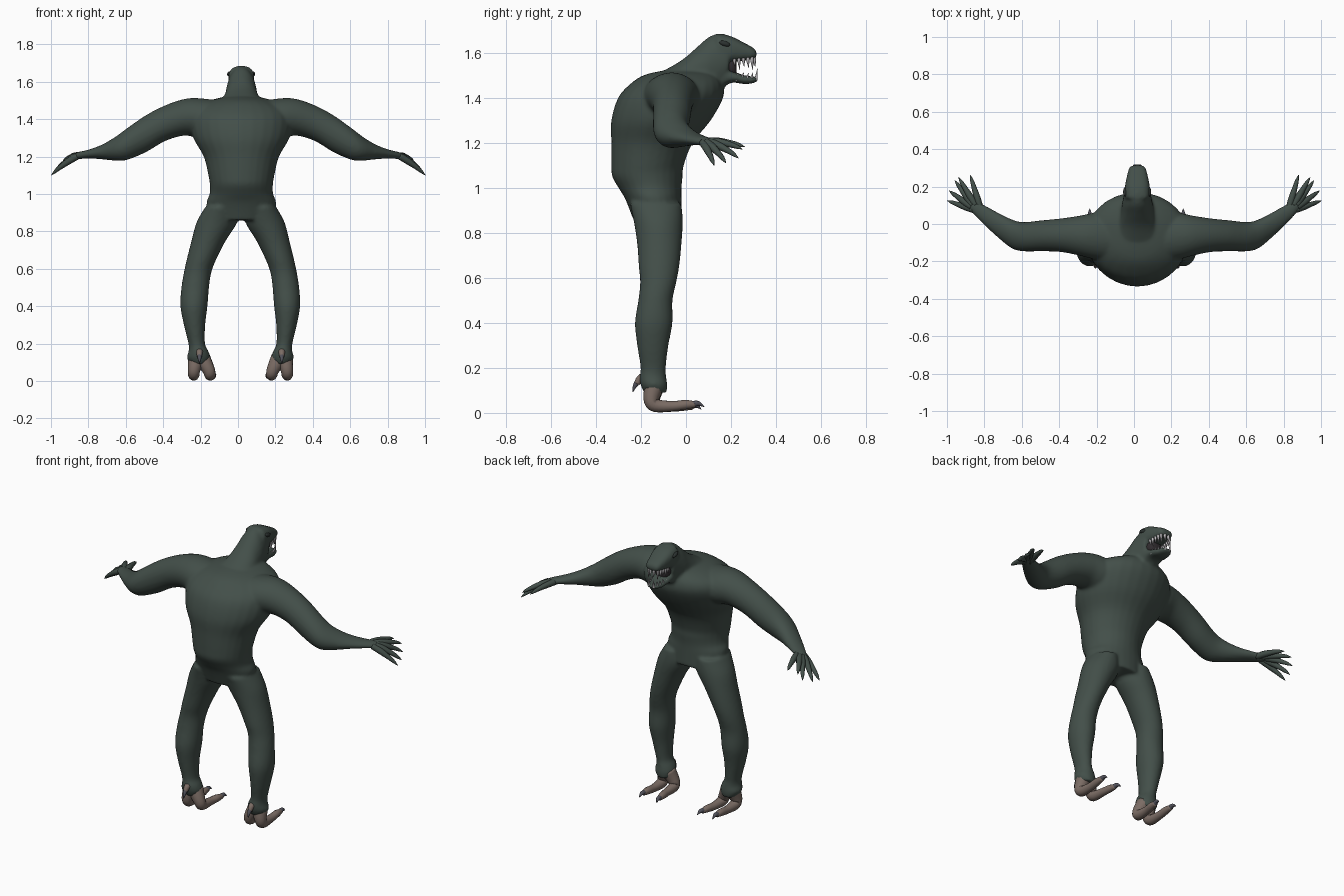
import bpy, bmesh, math
from mathutils import Vector


def material(name, col):
    m = bpy.data.materials.new(name)
    m.diffuse_color = (*col, 1)
    return m


SKIN = material("dark green skin", (0.056, 0.078, 0.067))
FOOT = material("bare foot brown", (0.20, 0.152, 0.130))
CLAW = material("claw grey", (0.085, 0.085, 0.105))
TOOTH = material("tooth ivory", (0.50, 0.48, 0.50))
MOUTH = material("mouth dark", (0.03, 0.025, 0.028))
EYE = material("eye dark", (0.025, 0.032, 0.03))


def px(d, s):
    """Mirrored x position; the body axis sits slightly off centre."""
    return s * d + 0.018 * (1 - d)


def spline(pts, n=4):
    """Catmull-Rom resampling of number tuples."""
    out = []
    for i in range(len(pts) - 1):
        p0, p1 = pts[max(i - 1, 0)], pts[i]
        p2, p3 = pts[i + 1], pts[min(i + 2, len(pts) - 1)]
        for k in range(n):
            t = k / n
            out.append(tuple(0.5 * (2 * b + (c - a) * t + (2 * a - 5 * b + 4 * c - d) * t * t
                                    + (3 * b - a - 3 * c + d) * t ** 3)
                             for a, b, c, d in zip(p0, p1, p2, p3)))
    return out + [tuple(pts[-1])]


def bridge(bm, rings):
    vs = [[bm.verts.new(p) for p in r] for r in rings]
    n = len(vs[0])
    for a, b in zip(vs, vs[1:]):
        for i in range(n):
            bm.faces.new((a[i], a[(i + 1) % n], b[(i + 1) % n], b[i]))
    bm.faces.new(vs[0][::-1])
    bm.faces.new(vs[-1])


def loft(bm, axis, secs, s=1, power=1.0, n=28):
    """Ellipses across an axis; a section is (t, a0, a1, b0, b1)."""
    rings = []
    for t, a0, a1, b0, b1 in spline(secs):
        ring = []
        for k in range(n):
            w = 2 * math.pi * k / n
            cs, sn = math.cos(w), math.sin(w)
            a = (a0 + a1) / 2 + (a1 - a0) / 2 * math.copysign(abs(cs) ** power, cs)
            b = (b0 + b1) / 2 + (b1 - b0) / 2 * math.copysign(abs(sn) ** power, sn)
            x, y, z = {'x': (t, a, b), 'y': (a, t, b), 'z': (a, b, t)}[axis]
            ring.append((px(x, s), y, z))
        rings.append(ring)
    bridge(bm, rings)


def tube(bm, pts, n=10, steps=4):
    """Round tube through points (x, y, z, radius)."""
    P = spline(pts, steps)
    C = [Vector(p[:3]) for p in P]
    rings = []
    for i, p in enumerate(P):
        t = (C[min(i + 1, len(C) - 1)] - C[max(i - 1, 0)]).normalized()
        u = t.cross(Vector((1, 0.1, 0.2))).normalized()
        v = t.cross(u)
        rings.append([C[i] + (u * math.cos(2 * math.pi * k / n) + v * math.sin(2 * math.pi * k / n))
                      * max(p[3], 0.0008) for k in range(n)])
    bridge(bm, rings)


def finish(bm, name, mat):
    bmesh.ops.recalc_face_normals(bm, faces=bm.faces)
    for f in bm.faces:
        f.smooth = True
    me = bpy.data.meshes.new(name)
    bm.to_mesh(me)
    bm.free()
    me.materials.append(mat)
    ob = bpy.data.objects.new(name, me)
    bpy.context.collection.objects.link(ob)
    return ob


# body: torso, head, jaws, arms and legs fused into one skin
bm = bmesh.new()
torso = [(0.86, 0.17, -0.235, -0.018), (0.95, 0.19, -0.27, -0.02), (1.0, 0.173, -0.30, -0.02),
         (1.05, 0.172, -0.328, -0.015), (1.1, 0.18, -0.332, -0.01), (1.2, 0.205, -0.332, 0.03),
         (1.3, 0.262, -0.332, 0.11), (1.4, 0.28, -0.302, 0.165), (1.46, 0.25, -0.25, 0.165),
         (1.50, 0.17, -0.19, 0.14), (1.52, 0.09, -0.11, 0.10)]
loft(bm, 'z', [(z, -w, w, b, f) for z, w, b, f in torso])
neck = [(-0.12, 0.17, 1.30, 1.51), (-0.02, 0.12, 1.32, 1.567), (0.05, 0.095, 1.34, 1.627),
        (0.10, 0.085, 1.38, 1.67), (0.15, 0.075, 1.42, 1.687), (0.19, 0.068, 1.47, 1.677)]
upper = [(0.14, 0.07, 1.54, 1.686), (0.20, 0.068, 1.557, 1.674), (0.26, 0.056, 1.565, 1.644),
         (0.30, 0.045, 1.573, 1.622), (0.314, 0.03, 1.582, 1.605)]
lower = [(0.14, 0.06, 1.43, 1.54), (0.20, 0.06, 1.467, 1.522), (0.26, 0.05, 1.461, 1.500),
         (0.30, 0.038, 1.466, 1.495), (0.320, 0.022, 1.474, 1.492)]
for part, power in ((neck, 1.0), (upper, 0.72), (lower, 0.8)):
    loft(bm, 'y', [(y, -w, w, z0, z1) for y, w, z0, z1 in part], power=power)
arm = [(0.12, -0.20, 0.05, 1.30, 1.50), (0.22, -0.19, 0.06, 1.30, 1.512), (0.30, -0.17, 0.045, 1.312, 1.508),
       (0.40, -0.15, 0.03, 1.283, 1.474), (0.50, -0.146, 0.02, 1.224, 1.422), (0.60, -0.146, 0.01, 1.182, 1.352),
       (0.66, -0.13, 0.025, 1.178, 1.307), (0.73, -0.075, 0.06, 1.185, 1.265), (0.80, -0.01, 0.10, 1.190, 1.238),
       (0.86, 0.05, 0.13, 1.186, 1.224), (0.885, 0.08, 0.13, 1.186, 1.214)]
leg = [(0.93, 0.03, 0.19, -0.25, -0.02), (0.85, 0.022, 0.235, -0.232, -0.014), (0.75, 0.082, 0.262, -0.217, -0.02),
       (0.65, 0.132, 0.287, -0.21, -0.03), (0.58, 0.158, 0.302, -0.204, -0.043), (0.50, 0.17, 0.315, -0.212, -0.06),
       (0.40, 0.178, 0.32, -0.227, -0.06), (0.30, 0.19, 0.302, -0.217, -0.078), (0.20, 0.191, 0.278, -0.202, -0.09),
       (0.16, 0.173, 0.277, -0.207, -0.088), (0.125, 0.163, 0.286, -0.202, -0.083), (0.09, 0.175, 0.267, -0.187, -0.085)]
for s in (-1, 1):
    loft(bm, 'x', arm, s)
    loft(bm, 'z', leg, s)
body = finish(bm, "body", SKIN)
mod = body.modifiers.new("fuse", 'REMESH')
mod.mode = 'VOXEL'
mod.voxel_size = 0.009
mod.use_smooth_shade = True
mod = body.modifiers.new("soften", 'SMOOTH')
mod.factor = 0.5
mod.iterations = 6

# fingers: five tapering to claws on each hand (base, tip)
fingers = [((0.825, 0.085, 1.207), (0.878, 0.262, 1.182)), ((0.85, 0.10, 1.207), (0.94, 0.25, 1.172)),
           ((0.865, 0.10, 1.205), (0.96, 0.233, 1.132)), ((0.87, 0.09, 1.203), (0.99, 0.178, 1.11)),
           ((0.86, 0.075, 1.202), (1.0, 0.125, 1.10))]
# toes: two forward, one behind, each a path with a claw tip
toes = [[(0.235, -0.14, 0.12, 0.045), (0.248, -0.155, 0.06, 0.034), (0.25, -0.135, 0.033, 0.03),
         (0.25, -0.06, 0.03, 0.023), (0.25, 0.0, 0.037, 0.021), (0.25, 0.04, 0.037, 0.014)],
        [(0.205, -0.14, 0.12, 0.045), (0.172, -0.15, 0.06, 0.034), (0.165, -0.135, 0.033, 0.03),
         (0.16, -0.06, 0.028, 0.023), (0.152, -0.01, 0.03, 0.021), (0.147, 0.03, 0.028, 0.014)],
        [(0.22, -0.165, 0.15, 0.025), (0.22, -0.20, 0.155, 0.018), (0.22, -0.218, 0.13, 0.013)]]
claws = [[(0.25, 0.03, 0.038, 0.015), (0.25, 0.055, 0.042, 0.011), (0.25, 0.082, 0.026, 0.001)],
         [(0.148, 0.02, 0.029, 0.015), (0.144, 0.045, 0.033, 0.011), (0.138, 0.068, 0.016, 0.001)],
         [(0.22, -0.214, 0.14, 0.013), (0.22, -0.228, 0.118, 0.009), (0.22, -0.236, 0.092, 0.001)]]
for s, side in ((-1, "left"), (1, "right")):
    bm = bmesh.new()
    for a, b in fingers:
        a, b = Vector(a), Vector(b)
        path = []
        for t, r, lift in ((0, 0.017, 0), (0.3, 0.018, 0.007), (0.65, 0.013, 0.008), (0.85, 0.009, 0.005), (1, 0.001, 0)):
            p = a.lerp(b, t)
            path.append((px(p.x, s) if p.x < 0.9 else s * p.x + 0.0018, p.y, p.z + lift, r))
        tube(bm, path)
    finish(bm, side + "_fingers", SKIN)
    for label, paths, mat in (("foot", toes, FOOT), ("foot_claws", claws, CLAW)):
        bm = bmesh.new()
        for path in paths:
            tube(bm, [(px(d, s), y, z, r) for d, y, z, r in path], n=12)
        finish(bm, side + "_" + label, mat)
    # eye
    bm = bmesh.new()
    bmesh.ops.create_uvsphere(bm, u_segments=16, v_segments=10, radius=1)
    for v in bm.verts:
        x, y, z = v.co
        v.co = (px(0.064, s) + 0.011 * x, 0.172 + 0.025 * y, 1.641 + 0.012 * z - 0.006 * y)
    finish(bm, side + "_eye", EYE)

# teeth: cones along both jaws
bm = bmesh.new()
for s in (-1, 1):
    for y, w, ln in ((0.215, 0.045, 0.025), (0.235, 0.043, 0.042), (0.255, 0.04, 0.028),
                     (0.275, 0.037, 0.034), (0.293, 0.031, 0.042), (0.304, 0.012, 0.028)):
        x = px(w, s)
        tube(bm, [(x, y, 1.582, 0.008), (x, y, 1.565, 0.007), (x, y + 0.004, 1.567 - ln, 0.001)], n=8, steps=2)
    for y, w, ln in ((0.225, 0.043, 0.018), (0.25, 0.039, 0.022), (0.272, 0.033, 0.02),
                     (0.292, 0.027, 0.024), (0.312, 0.016, 0.04)):
        x = px(w, s)
        tube(bm, [(x, y, 1.476, 0.007), (x, y, 1.490, 0.006), (x, y + 0.006, 1.490 + ln, 0.001)], n=8, steps=2)
finish(bm, "teeth", TOOTH)

# mouth lining at the back of the jaws
bm = bmesh.new()
loft(bm, 'y', [(0.15, -0.05, 0.05, 1.47, 1.60), (0.19, -0.05, 0.05, 1.49, 1.59),
               (0.215, -0.044, 0.044, 1.49, 1.585), (0.225, -0.03, 0.03, 1.50, 1.575)])
finish(bm, "mouth_lining", MOUTH)
